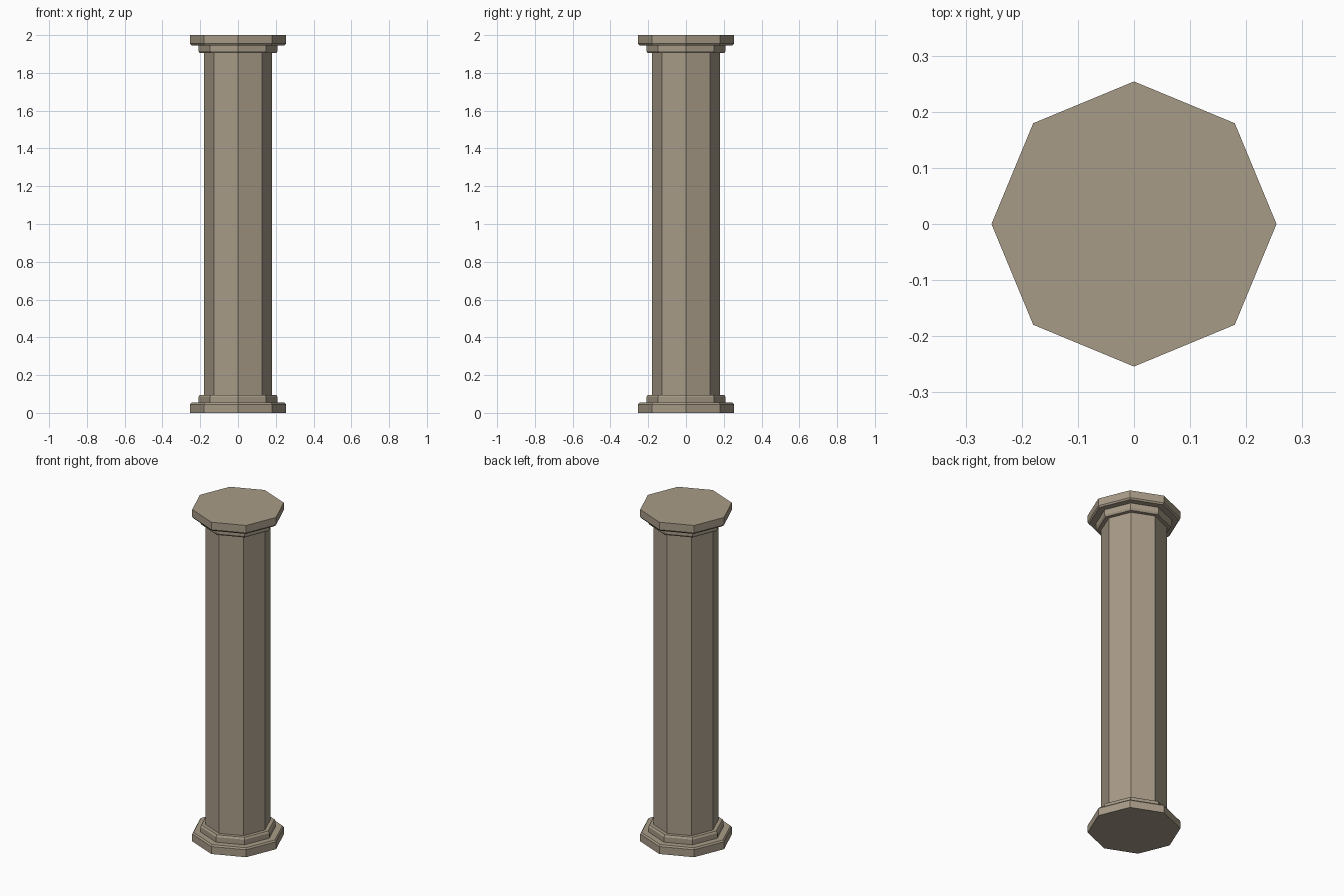
import bpy
import bmesh
from math import cos, sin, pi

SIDES = 8
HEIGHT = 2.0

cube = bpy.data.objects.get("Cube")
if cube:
    bpy.data.objects.remove(cube, do_unlink=True)

# Single stone colour
stone = bpy.data.materials.new("warm_grey_stone")
stone.use_nodes = True
colour = (0.39, 0.33, 0.245, 1.0)
stone.diffuse_color = colour
shader = stone.node_tree.nodes["Principled BSDF"]
shader.inputs["Base Color"].default_value = colour
shader.inputs["Roughness"].default_value = 0.9


def turned_part(name, profile, cap_bottom=False, cap_top=False):
    """Sweep a (radius, z) profile around z as a flat-faced octagon."""
    bm = bmesh.new()
    rings = [[bm.verts.new((r * cos(2 * pi * i / SIDES), r * sin(2 * pi * i / SIDES), z))
              for i in range(SIDES)] for r, z in profile]
    for low, high in zip(rings, rings[1:]):
        for i in range(SIDES):
            j = (i + 1) % SIDES
            bm.faces.new((low[i], low[j], high[j], high[i]))
    if cap_bottom:
        bm.faces.new(rings[0][::-1])
    if cap_top:
        bm.faces.new(rings[-1])
    bmesh.ops.recalc_face_normals(bm, faces=bm.faces)
    mesh = bpy.data.meshes.new(name)
    bm.to_mesh(mesh)
    bm.free()
    mesh.materials.append(stone)
    obj = bpy.data.objects.new(name, mesh)
    bpy.context.collection.objects.link(obj)
    return obj


def flipped(profile):
    """Mirror a profile from the foot to the head of the column."""
    return [(r, HEIGHT - z) for r, z in reversed(profile)]


# Bevelled slab and smaller moulding, shared by both ends
slab = [(0.254, 0.0), (0.254, 0.045), (0.247, 0.054), (0.2, 0.054)]
moulding = [(0.209, 0.054), (0.209, 0.085), (0.202, 0.096), (0.178, 0.096)]

turned_part("base_slab", slab, cap_bottom=True, cap_top=True)
turned_part("base_moulding", moulding, cap_bottom=True, cap_top=True)
turned_part("shaft", [(0.18, 0.09), (0.18, HEIGHT - 0.09)], cap_bottom=True, cap_top=True)
turned_part("capital_moulding", flipped(moulding), cap_bottom=True, cap_top=True)
turned_part("capital_slab", flipped(slab), cap_bottom=True, cap_top=True)
